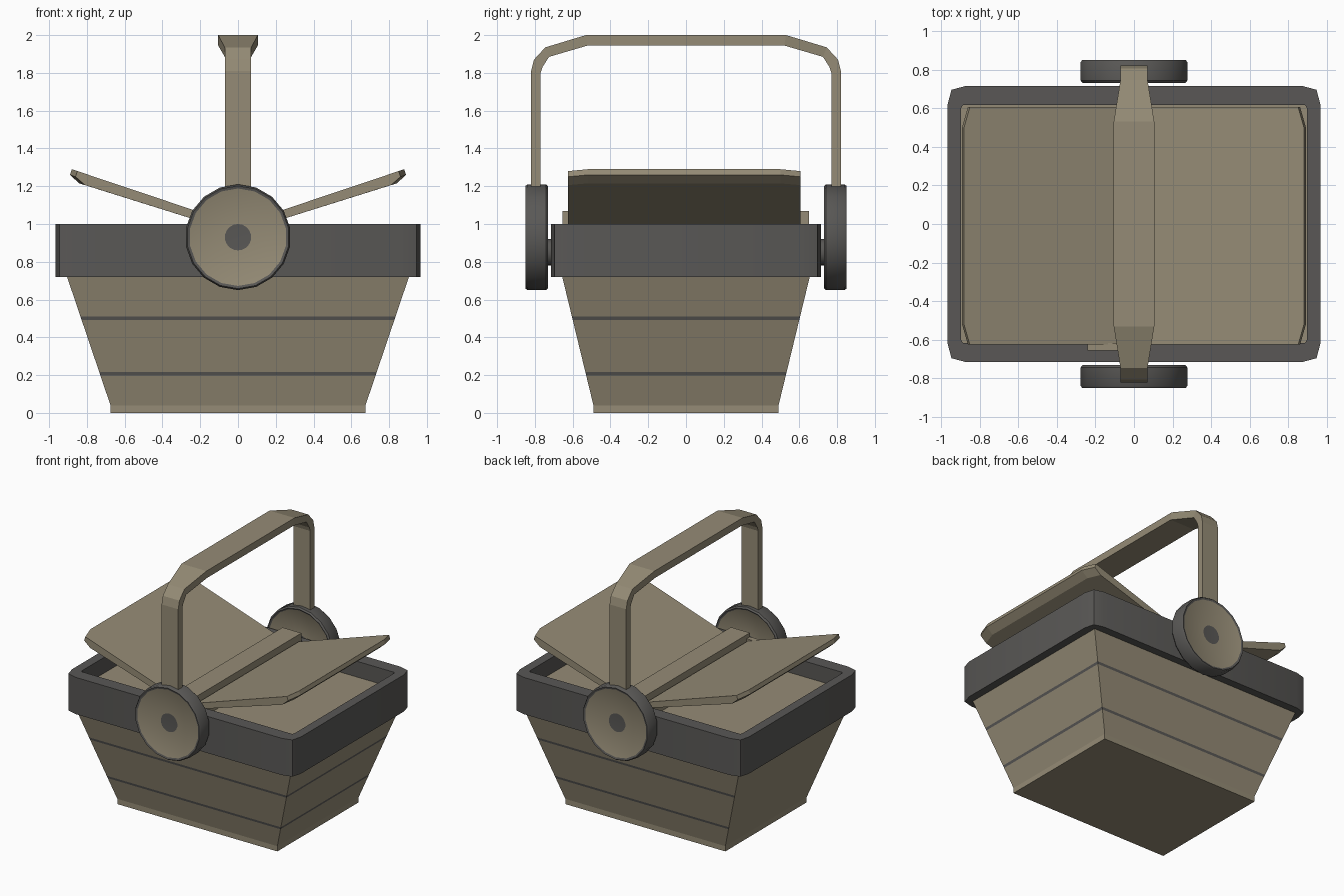
import bpy, bmesh, math
from mathutils import Vector

if "Cube" in bpy.data.objects:
    bpy.data.objects.remove(bpy.data.objects["Cube"])


def material(name, rgb):
    m = bpy.data.materials.new(name)
    m.diffuse_color = (*rgb, 1)
    m.use_nodes = True
    m.node_tree.nodes["Principled BSDF"].inputs["Base Color"].default_value = m.diffuse_color
    return m


TAN = material("tan_wicker", (0.30, 0.26, 0.18))
DARK = material("dark_trim", (0.10, 0.097, 0.092))


def finish(name, bm, mats, smooth=False):
    bmesh.ops.recalc_face_normals(bm, faces=bm.faces)
    me = bpy.data.meshes.new(name)
    bm.to_mesh(me)
    bm.free()
    ob = bpy.data.objects.new(name, me)
    bpy.context.collection.objects.link(ob)
    for m in mats:
        me.materials.append(m)
    if smooth:
        bpy.context.view_layer.objects.active = ob
        ob.select_set(True)
        bpy.ops.object.shade_smooth_by_angle(angle=math.radians(35))
        ob.select_set(False)
    return ob


def loft(name, rings, mats, cap=True, close=False, pick=None, smooth=False):
    """Skin a list of equal-length point rings; pick(ring, side) gives the material."""
    bm = bmesh.new()
    vs = [[bm.verts.new(p) for p in r] for r in rings]
    n = len(rings[0])
    pairs = list(zip(vs, vs[1:])) + ([(vs[-1], vs[0])] if close else [])
    for k, (a, b) in enumerate(pairs):
        for i in range(n):
            j = (i + 1) % n
            f = bm.faces.new((a[i], a[j], b[j], b[i]))
            f.material_index = pick(k, i) if pick else 0
    if cap and not close:
        bm.faces.new(vs[0][::-1])
        bm.faces.new(vs[-1])
    return finish(name, bm, mats, smooth)


def rect(x, y, z):
    return [(-x, -y, z), (x, -y, z), (x, y, z), (-x, y, z)]


def box(name, x0, x1, y0, y1, z0, z1, mat):
    c = [(x0, y0), (x1, y0), (x1, y1), (x0, y1)]
    return loft(name, [[(x, y, z) for x, y in c] for z in (z0, z1)], [mat])


# tapered body, with dark seams on every side but the left, and a sunken top
def level(z):
    t = max(0, (z - 0.04) / 0.68)
    return rect(0.675 + 0.23 * t, 0.49 + 0.165 * t, z)


levels = [level(z) for z in (0, 0.04, 0.198, 0.216, 0.492, 0.51, 0.74)]
levels += [rect(0.91, 0.66, 0.88)]
loft("basket_body", levels, [TAN, DARK],
     pick=lambda k, i: 1 if k in (2, 4) and i != 3 else 0)

# rim with clipped corners and a rectangular opening
def mirrored(corner):
    a, b = corner, corner[::-1]
    return ([(-x, -y) for x, y in a] + [(x, -y) for x, y in b]
            + [(x, y) for x, y in a] + [(-x, y) for x, y in b])


outer = mirrored([(0.965, 0.62), (0.945, 0.695), (0.87, 0.715)])
inner = mirrored([(0.895, 0.60), (0.89, 0.61), (0.885, 0.615)])
loft("rim", [[(x, y, z) for x, y in ring] for ring, z in
             ((outer, 0.72), (outer, 1.0), (inner, 1.0), (inner, 0.72))],
     [DARK], close=True, smooth=True)

# hinge bar between the lids, with its small front tab
box("hinge_bar", -0.08, 0.08, -0.655, 0.65, 0.88, 1.07, TAN)
box("hinge_tab", -0.24, -0.08, -0.655, -0.615, 0.95, 1.04, TAN)

# two raised lids with clipped outer corners
for name, s in (("left_lid", -1), ("right_lid", 1)):
    plan = [(0.09, -0.625), (0.85, -0.625), (0.88, -0.52),
            (0.88, 0.50), (0.85, 0.605), (0.09, 0.605)]
    top = [(s * x, y, 1.025 + 0.265 * (x - 0.09) / 0.79) for x, y in plan]
    low = [(s * (x - (0.04 if x > 0.8 else 0)) , y,
            0.98 + 0.235 * (x - 0.09) / 0.79) for x, y in plan]
    mid = [(s * (x + 0.01 * (x > 0.8)), y, z - 0.03)
           for (x, y), (_, _, z) in zip(plan, top)]
    loft(name, [low, mid, top], [TAN])

# handle: outer and inner edge in y and z, then half width
half = [(0.82, 1.0, 0.77, 1.0, 0.07), (0.82, 1.81, 0.77, 1.80, 0.07),
        (0.805, 1.87, 0.76, 1.83, 0.07), (0.745, 1.935, 0.725, 1.885, 0.07),
        (0.53, 2.0, 0.52, 1.945, 0.105)]
path = [(-a, b, -c, d, w) for a, b, c, d, w in half] + half[::-1]
loft("handle", [[(-w, a, b), (w, a, b), (w, c, d), (-w, c, d)]
                for a, b, c, d, w in path], [TAN])

# round side hubs: dark drum, dished tan faces, dark centre and a short axle
SIDES = 18


def turned(name, profile, s, z, mats, pick=None):
    rings = [[(r * math.sin(2 * math.pi * i / SIDES), s * y,
               z + r * math.cos(2 * math.pi * i / SIDES)) for i in range(SIDES)]
             for r, y in profile]
    return loft(name, rings, mats, pick=pick, smooth=True)


for name, s in (("front", -1), ("back", 1)):
    turned(name + "_hub",
           [(0.07, 0.745), (0.258, 0.738), (0.27, 0.73), (0.28, 0.742),
            (0.28, 0.838), (0.272, 0.85), (0.258, 0.845), (0.07, 0.83)],
           s, 0.93, [DARK, TAN], pick=lambda k, i: 1 if k in (0, 6) else 0)
    turned(name + "_axle", [(0.07, 0.69), (0.07, 0.75)], s, 0.85, [DARK])
